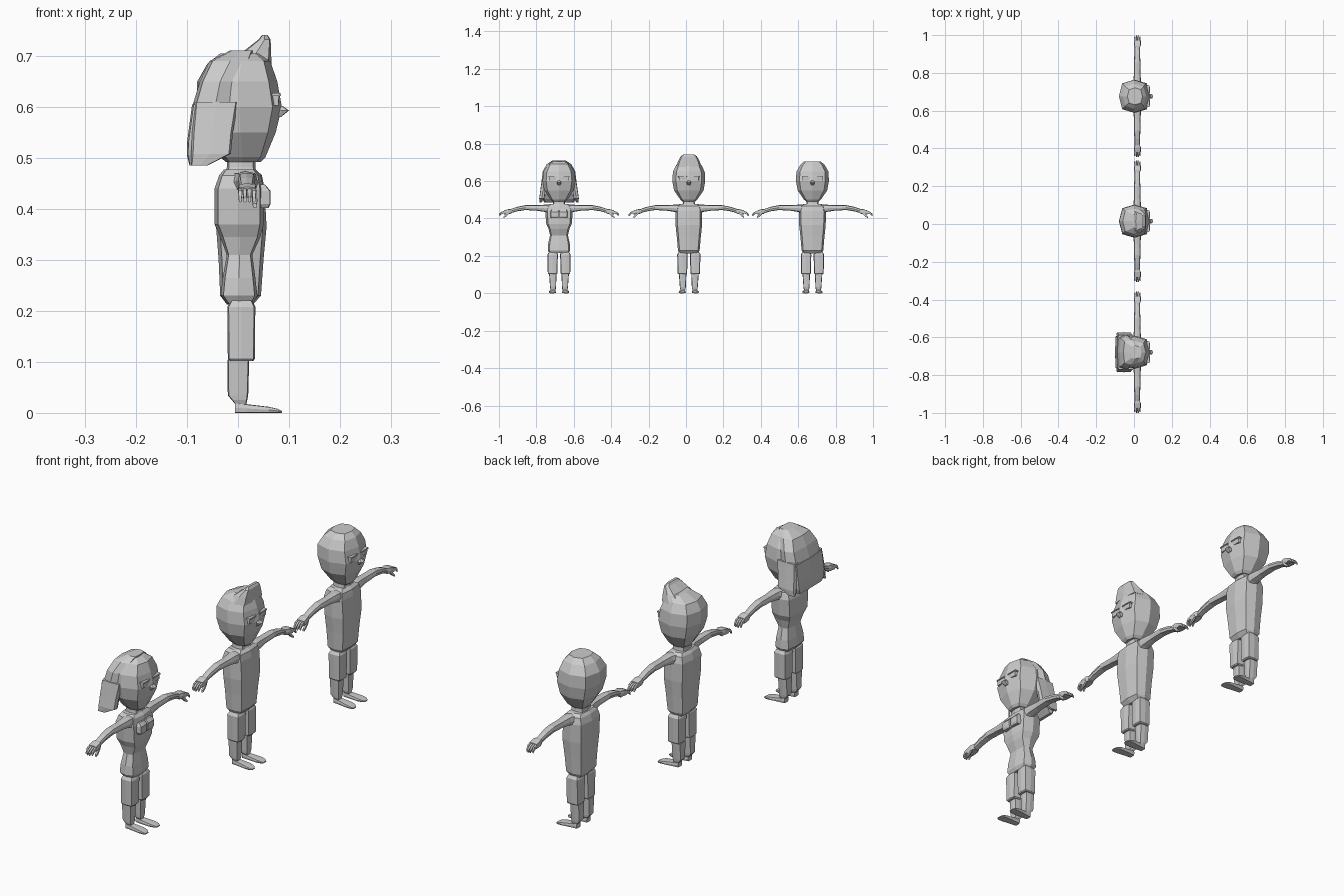
import bpy, bmesh


def loft(name, cy, rings, axis='z', d=0.85, side=1):
    """Skin eight-sided rings (t, a0, a1, b0, b1) stacked along an axis."""
    bm = bmesh.new()
    shape = [(1, 0), (d, d), (0, 1), (-d, d), (-1, 0), (-d, -d), (0, -1), (d, -d)]
    loops = []
    for t, a0, a1, b0, b1 in rings:
        loop = []
        for u, v in shape:
            a = (a0 + a1) / 2 + u * (a1 - a0) / 2
            b = (b0 + b1) / 2 + v * (b1 - b0) / 2
            p = {'z': (a, b, t), 'y': (a, t, b), 'x': (t, a, b)}[axis]
            loop.append(bm.verts.new((p[0], p[1] * side + cy, p[2])))
        loops.append(loop)
    for l0, l1 in zip(loops, loops[1:]):
        for i in range(8):
            j = (i + 1) % 8
            bm.faces.new((l0[i], l0[j], l1[j], l1[i]))
    bm.faces.new(loops[0])
    bm.faces.new(loops[-1])
    bmesh.ops.recalc_face_normals(bm, faces=bm.faces)
    me = bpy.data.meshes.new(name)
    bm.to_mesh(me)
    bm.free()
    ob = bpy.data.objects.new(name, me)
    bpy.context.collection.objects.link(ob)
    return ob


def sym(rings):
    """Rings given as (z, x0, x1, half width)."""
    return [(z, x0, x1, -h, h) for z, x0, x1, h in rings]


def limbs(n, cy):
    for s, tag in ((-1, "right"), (1, "left")):
        # arm and palm
        loft(f"{n}_{tag}_arm", cy, [
            (.05, -.015, .04, .425, .474), (.075, -.005, .038, .435, .474),
            (.12, 0, .034, .442, .471), (.18, 0, .034, .445, .471),
            (.225, .002, .032, .438, .462), (.26, .004, .03, .428, .45)],
            'y', .8, s)
        loft(f"{n}_{tag}_hand", cy, [
            (.255, .005, .03, .426, .45), (.27, 0, .036, .424, .45),
            (.295, 0, .036, .422, .443)], 'y', .9, s)
        # four fingers and a thumb
        for k in range(4):
            x = .0005 + k * .009
            y = .316 if k in (0, 3) else .322
            loft(f"{n}_{tag}_finger", cy, [
                (.29, x, x + .008, .428, .442), (.308, x, x + .008, .423, .436),
                (y, x + .001, x + .007, .413, .424)], 'y', .9, s)
        loft(f"{n}_{tag}_thumb", cy, [
            (.268, .026, .036, .425, .438), (.283, .028, .038, .41, .424),
            (.296, .029, .037, .402, .411)], 'y', .9, s)
        # thigh, shin, foot
        loft(f"{n}_{tag}_thigh", cy, [
            (.102, -.017, .03, .012, .057), (.106, -.02, .033, .009, .06),
            (.208, -.021, .034, .006, .062), (.22, -.014, .028, .012, .054)],
            'z', .9, s)
        loft(f"{n}_{tag}_shin", cy, [
            (.015, -.004, .016, .022, .043), (.025, -.012, .018, .017, .047),
            (.034, -.02, .02, .016, .048), (.104, -.021, .022, .013, .053)],
            'z', .9, s)
        loft(f"{n}_{tag}_foot", cy, [
            (-.006, .02, .046, 0, .02), (.018, .018, .048, 0, .017),
            (.06, .016, .054, 0, .012), (.078, .02, .053, 0, .008),
            (.086, .028, .047, 0, .004)], 'x', .9, s)


def face(n, cy):
    # nose wedge and eye blocks with brows
    loft(f"{n}_nose", cy, sym([(.58, .075, .084, .008), (.593, .07, .1, .012),
                               (.602, .07, .088, .007)]))
    for s in (-1, 1):
        loft(f"{n}_eye", cy, [(.603, .05, .08, .012, .054), (.622, .05, .081, .012, .054)],
             'z', .95, s)
        loft(f"{n}_brow", cy, [(.622, .05, .084, .010, .057), (.627, .05, .083, .010, .057)],
             'z', .95, s)


def figure(n, cy, torso, head):
    limbs(n, cy)
    loft(f"{n}_torso", cy, sym(torso))
    loft(f"{n}_neck", cy, sym([(.465, -.025, .038, .036), (.482, -.022, .034, .032),
                               (.51, -.022, .034, .03)]))
    loft(f"{n}_head", cy, sym(head), 'z', .78)
    face(n, cy)


MAN = [(.213, -.022, .03, .05), (.23, -.035, .045, .058), (.30, -.038, .05, .064),
       (.365, -.043, .056, .071), (.44, -.045, .052, .072), (.466, -.037, .047, .066),
       (.477, -.028, .035, .05)]
WOMAN = [(.215, -.022, .03, .052), (.23, -.034, .038, .06), (.265, -.03, .034, .058),
         (.31, -.022, .028, .048), (.345, -.035, .044, .056), (.37, -.046, .05, .068),
         (.44, -.046, .05, .074), (.466, -.037, .045, .066), (.477, -.028, .035, .05)]
JAW = [(.492, -.024, .045, .035), (.502, -.035, .054, .046), (.55, -.065, .074, .079),
       (.60, -.08, .086, .088)]

figure("woman", -.679, WOMAN, JAW + [(.65, -.075, .077, .083), (.69, -.05, .063, .06),
                                     (.705, -.02, .04, .035)])
figure("tall_man", .015, MAN, JAW + [(.65, -.078, .077, .085), (.685, -.06, .065, .068),
                                     (.708, -.01, .06, .045)])
figure("short_man", .676, MAN, JAW + [(.65, -.08, .077, .086), (.685, -.06, .064, .066),
                                      (.705, -.035, .045, .045)])

# swept-up forelock
loft("tall_man_forelock", .015, sym([(.675, -.03, .066, .068), (.705, .005, .065, .058),
                                     (.732, .04, .064, .044), (.741, .047, .058, .03)]), 'z', .85)

# long hair: crown, back panel and flaring side locks
loft("woman_hair_crown", -.679, sym([(.60, -.09, .0, .092), (.65, -.075, .005, .088),
                                     (.69, -.056, .025, .066), (.711, -.015, .03, .035)]), 'z', .85)
loft("woman_hair_back", -.679, sym([(.485, -.095, -.082, .078), (.505, -.1, -.06, .09),
                                    (.53, -.1, -.045, .093), (.605, -.09, -.03, .092)]), 'z', .9)
for s in (-1, 1):
    loft("woman_hair_side", -.679, [(.485, -.092, -.06, .094, .104),
                                    (.508, -.092, -.014, .078, .106),
                                    (.55, -.09, -.01, .072, .1),
                                    (.61, -.085, 0, .06, .092)], 'z', .9, s)
    # chest halves
    loft("woman_chest", -.679, [(.402, .03, .06, .002, .042), (.41, .03, .064, .001, .046),
                                (.435, .03, .064, .001, .046), (.448, .03, .053, .004, .04)],
         'z', .9, s)
